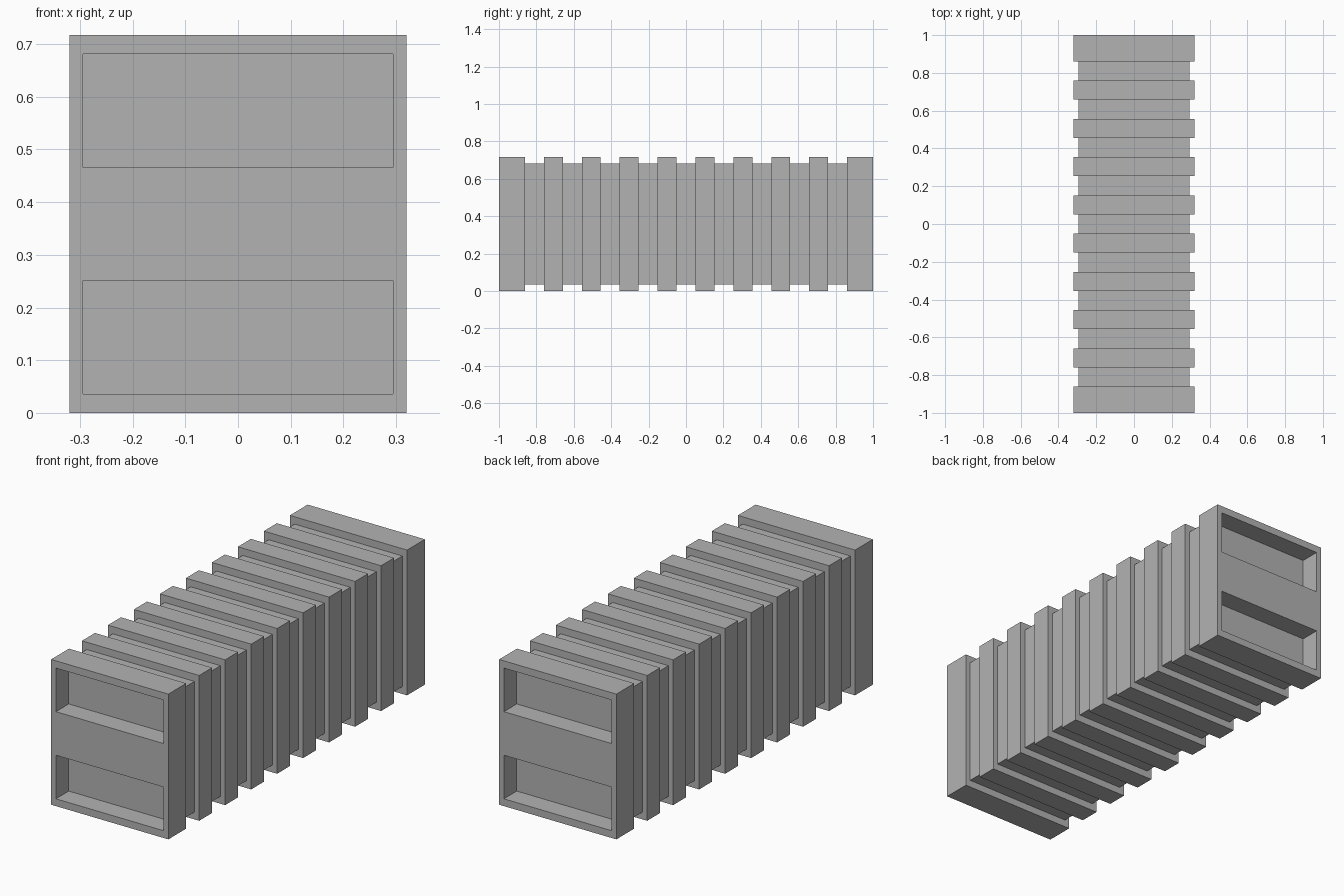
import bpy
import bmesh

cube = bpy.data.objects.get("Cube")
if cube:
    bpy.data.objects.remove(cube)

HALF_W, HEIGHT = 0.32, 0.717      # outer flange section
RIM = 0.026                       # side groove depth
LIP = 0.036                       # top and bottom groove depth
END = 0.861                       # inner face of the end blocks
RIBS = 8
POCKET_DEPTH = 0.1

grey = bpy.data.materials.new("mid grey")
grey.use_nodes = True
colour = (0.45, 0.45, 0.45, 1)
grey.diffuse_color = colour
grey.node_tree.nodes["Principled BSDF"].inputs["Base Color"].default_value = colour


def make_object(name, bm):
    bmesh.ops.recalc_face_normals(bm, faces=bm.faces)
    mesh = bpy.data.meshes.new(name)
    bm.to_mesh(mesh)
    bm.free()
    mesh.materials.append(grey)
    obj = bpy.data.objects.new(name, mesh)
    bpy.context.collection.objects.link(obj)
    return obj


def ring(bm, y, inset):
    """Rectangular section at y, full size or shrunk to the groove floor."""
    x = HALF_W - (RIM if inset else 0)
    lo = LIP if inset else 0
    hi = HEIGHT - lo
    return [bm.verts.new((sx * x, y, z))
            for sx, z in ((-1, lo), (1, lo), (1, hi), (-1, hi))]


def add_box(bm, x0, x1, y0, y1, z0, z1):
    verts = bmesh.ops.create_cube(bm, size=1)["verts"]
    for v in verts:
        v.co.x = x1 if v.co.x > 0 else x0
        v.co.y = y1 if v.co.y > 0 else y0
        v.co.z = z1 if v.co.z > 0 else z0


# Ribbed body: sections alternate between rib and groove along its length
bm = bmesh.new()
step = 2 * END / (2 * RIBS + 1)
rings = [ring(bm, -1, False)]
for i in range(2 * RIBS + 2):
    y = -END + i * step
    groove_starts = i % 2 == 0
    rings.append(ring(bm, y, not groove_starts))
    rings.append(ring(bm, y, groove_starts))
rings.append(ring(bm, 1, False))
for a, b in zip(rings, rings[1:]):
    for k in range(4):
        n = (k + 1) % 4
        bm.faces.new((a[k], a[n], b[n], b[k]))
bm.faces.new(rings[0])
bm.faces.new(rings[-1])
body = make_object("ribbed_body", bm)

# Two recessed pockets in each end block
bm = bmesh.new()
pocket_x = HALF_W - RIM
pocket_h = (HEIGHT - 2 * LIP) / 3
for side in (-1, 1):
    near, far = sorted((side * (1 - POCKET_DEPTH), side * 1.1))
    for z in (LIP, HEIGHT - LIP - pocket_h):
        add_box(bm, -pocket_x, pocket_x, near, far, z, z + pocket_h)
cutter = make_object("pocket_cutter", bm)
cutter.hide_render = True
cutter.hide_viewport = True

cut = body.modifiers.new("end pockets", "BOOLEAN")
cut.operation = "DIFFERENCE"
cut.solver = "EXACT"
cut.object = cutter
